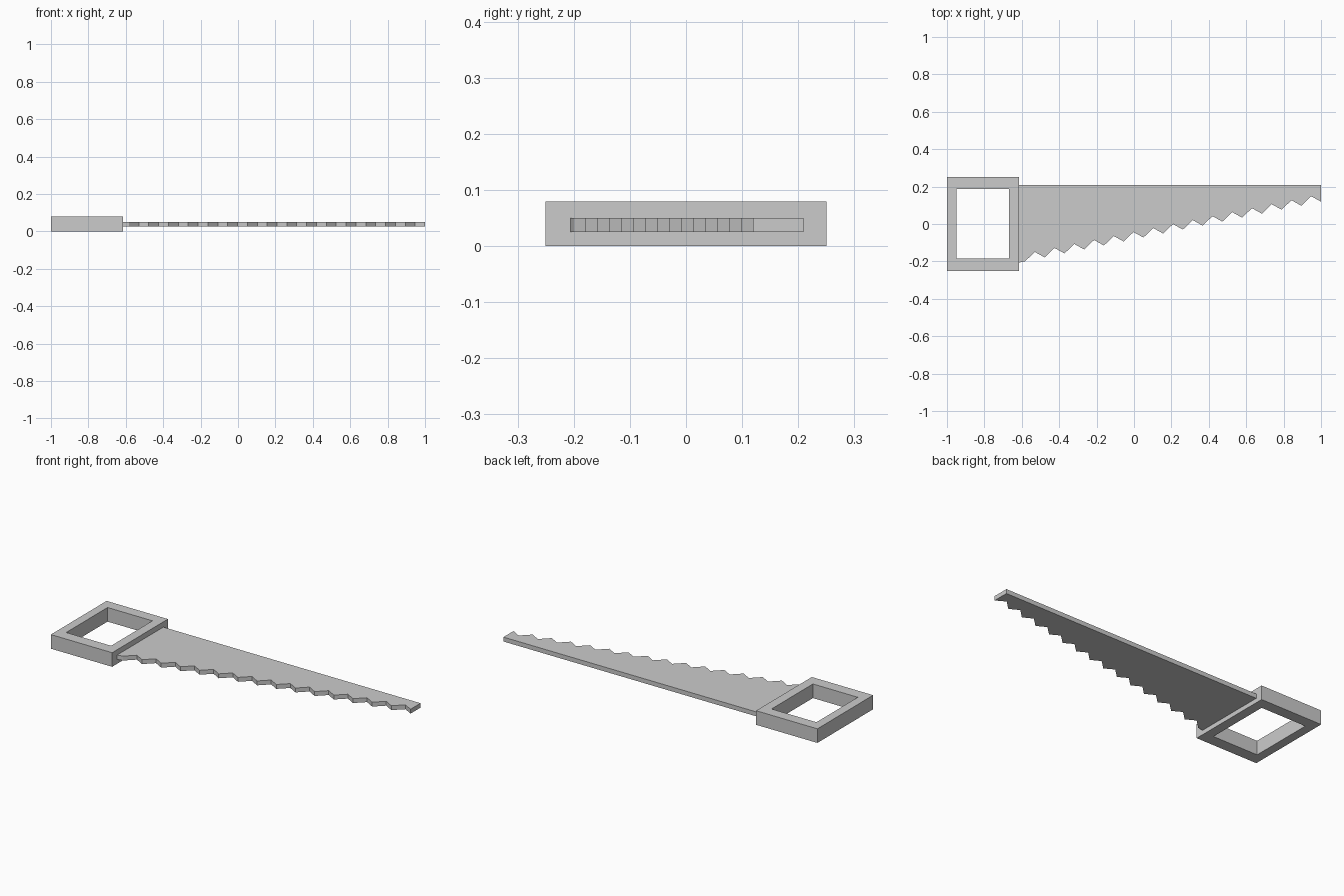
import bpy, bmesh

if "Cube" in bpy.data.objects:
    bpy.data.objects.remove(bpy.data.objects["Cube"])


def extrude_faces(name, verts, faces, z0, z1):
    """Flat outline raised from z0 to z1 as a closed solid."""
    bm = bmesh.new()
    vs = [bm.verts.new((x, y, z0)) for x, y in verts]
    fs = [bm.faces.new([vs[i] for i in f]) for f in faces]
    ext = bmesh.ops.extrude_face_region(bm, geom=fs, use_keep_orig=True)
    top = [g for g in ext["geom"] if isinstance(g, bmesh.types.BMVert)]
    bmesh.ops.translate(bm, verts=top, vec=(0, 0, z1 - z0))
    bmesh.ops.recalc_face_normals(bm, faces=bm.faces[:])
    me = bpy.data.meshes.new(name)
    bm.to_mesh(me)
    bm.free()
    ob = bpy.data.objects.new(name, me)
    bpy.context.collection.objects.link(ob)
    return ob


def rect(x0, x1, y0, y1):
    return [(x0, y0), (x1, y0), (x1, y1), (x0, y1)]


# Handle: rectangular frame
frame = rect(-1, -0.615, -0.25, 0.25) + rect(-0.95, -0.668, -0.184, 0.187)
ring = [(i, (i + 1) % 4, 4 + (i + 1) % 4, 4 + i) for i in range(4)]
extrude_faces("handle", frame, ring, 0, 0.08)

# Blade: straight back, sloping row of 15 teeth
TEETH, X0, Y0 = 15, -0.583, -0.2
DX, DY = (1 - X0) / TEETH, (0.119 - Y0) / TEETH
outline = [(-0.615, 0.209), (-0.615, -0.206)]
for k in range(TEETH):
    outline.append((X0 + k * DX, Y0 + k * DY))
    outline.append((X0 + (k + 0.5) * DX, Y0 + (k + 0.5) * DY + 0.04))
outline += [(1, 0.119), (1, 0.209)]
extrude_faces("blade", outline, [range(len(outline))], 0.025, 0.05)
